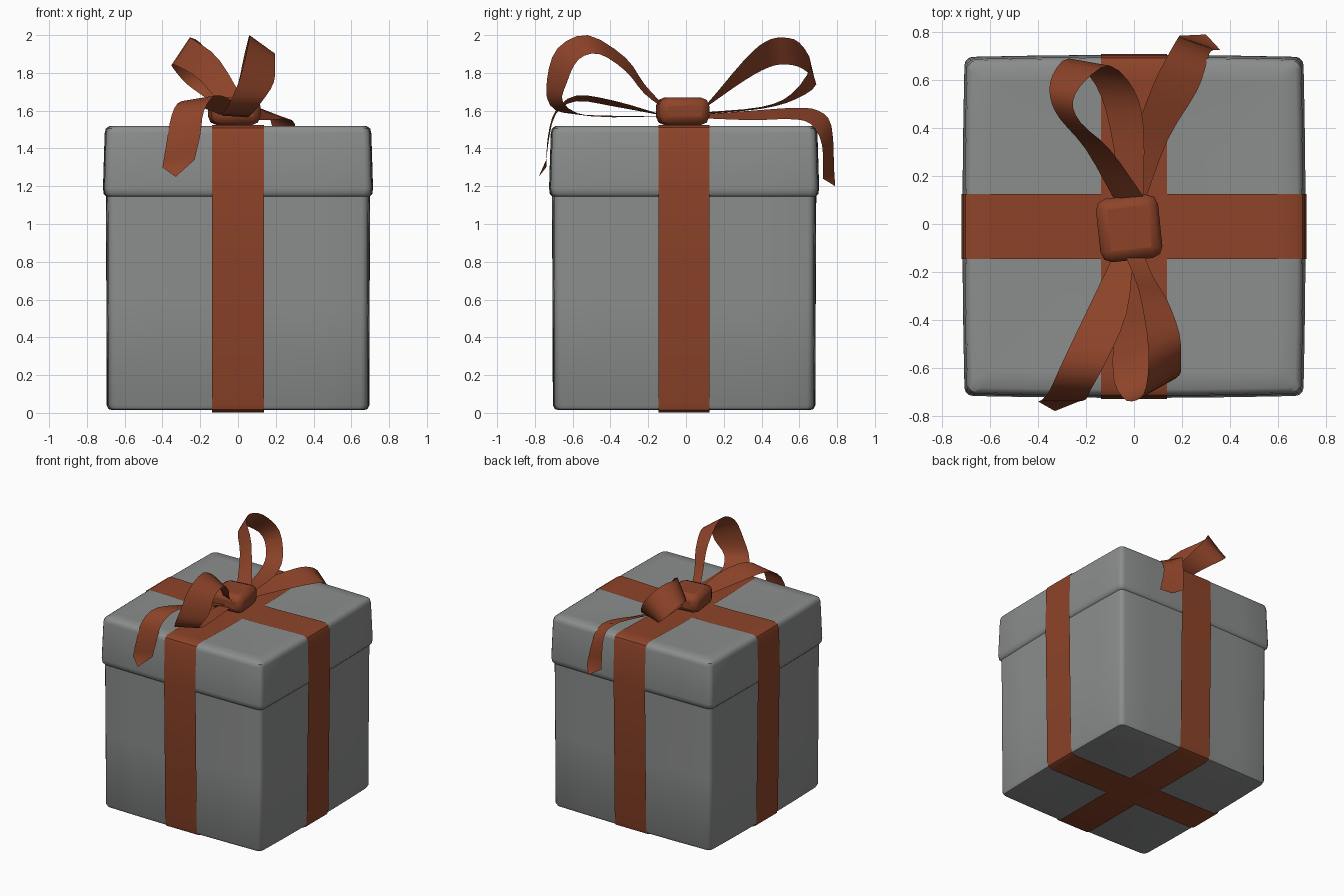
import bpy, bmesh, math
from mathutils import Vector

if "Cube" in bpy.data.objects:
    bpy.data.objects.remove(bpy.data.objects["Cube"])


def material(name, rgb):
    m = bpy.data.materials.new(name)
    m.diffuse_color = (*rgb, 1.0)
    m.use_nodes = True
    m.node_tree.nodes["Principled BSDF"].inputs["Base Color"].default_value = m.diffuse_color
    return m


GREY = material("grey_card", (0.26, 0.27, 0.265))
RUST = material("rust_ribbon", (0.27, 0.057, 0.022))
CY = -0.01  # the box sits slightly forward of the bow tails


def make(name, verts, faces, mat, angle=40, recalc=True):
    me = bpy.data.meshes.new(name)
    me.from_pydata([tuple(v) for v in verts], [], faces)
    if recalc:
        bm = bmesh.new()
        bm.from_mesh(me)
        bmesh.ops.recalc_face_normals(bm, faces=bm.faces)
        bm.to_mesh(me)
        bm.free()
    me.materials.append(mat)
    ob = bpy.data.objects.new(name, me)
    bpy.context.collection.objects.link(ob)
    bpy.ops.object.select_all(action='DESELECT')
    bpy.context.view_layer.objects.active = ob
    ob.select_set(True)
    bpy.ops.object.shade_smooth_by_angle(angle=math.radians(angle))
    return ob


def outline(half, bulge, radius=0.035):
    """Rounded square whose sides bow out a little."""
    pts = []
    s = half - radius
    for k in range(4):
        a0 = k * math.pi / 2
        side = [(half + bulge * (1 - t * t), s * t) for t in (-0.67, -0.33, 0, 0.33, 0.67)]
        corner = [(s + radius * math.cos(a), s + radius * math.sin(a))
                  for a in (0, math.pi / 6, math.pi / 3, math.pi / 2)]
        c, n = math.cos(a0), math.sin(a0)
        pts += [(x * c - y * n, x * n + y * c) for x, y in side + corner]
    return pts


def block(name, profile, bulge):
    """Stack outlines at (height, half width) and cap both ends."""
    rings = [[(x, y + CY, z) for x, y in outline(h, bulge)] for z, h in profile]
    n = len(rings[0])
    verts = [v for r in rings for v in r]
    faces = [(i * n + j, i * n + (j + 1) % n, (i + 1) * n + (j + 1) % n, (i + 1) * n + j)
             for i in range(len(rings) - 1) for j in range(n)]
    faces += [tuple(range(n))[::-1], tuple(range(len(verts) - n, len(verts)))]
    return make(name, verts, faces, GREY)


# box body and overhanging lid
block("box_body", [(0.015, 0.655), (0.02, 0.675), (0.04, 0.685), (0.6, 0.687), (1.2, 0.69)], 0.010)
block("box_lid", [(1.14, 0.67), (1.145, 0.69), (1.16, 0.703), (1.19, 0.707), (1.48, 0.698),
                  (1.505, 0.692), (1.52, 0.672), (1.519, 0.6), (1.509, 0.3)], 0.008)


def wrap(name, width, axis, lift):
    """Closed flat band running round the box."""
    half = [(0, 1.513), (0.3, 1.514), (0.6, 1.523), (0.675, 1.523), (0.702, 1.508), (0.712, 1.48),
            (0.719, 1.19), (0.717, 1.14), (0.702, 0.05), (0.692, 0.018), (0.66, 0.003), (0, 0.003)]
    loop = half + [(-u, z) for u, z in half[-2:0:-1]]
    verts = []
    for u, z in loop:
        z += lift if z > 1 else -lift
        for w in width:
            verts.append((w, u + CY, z) if axis == 'Y' else (u, w, z))
    n = len(loop)
    faces = [(2 * i, 2 * i + 1, (2 * i + 3) % (2 * n), (2 * i + 2) % (2 * n)) for i in range(n)]
    return make(name, verts, faces, RUST)


# crossed ribbon bands
wrap("band_front_to_back", (-0.137, 0.138), 'Y', 0.0)
wrap("band_side_to_side", (-0.145, 0.125), 'X', 0.002)


def smooth_path(points, steps=3):
    """Catmull-Rom curve through the points."""
    p = [Vector(q) for q in points]
    p = [2 * p[0] - p[1]] + p + [2 * p[-1] - p[-2]]
    out = []
    for i in range(1, len(p) - 2):
        a, b, c, d = p[i - 1:i + 3]
        for k in range(steps):
            t = k / steps
            out.append(0.5 * (2 * b + (c - a) * t + (2 * a - 5 * b + 4 * c - d) * t * t
                              + (3 * b - a - 3 * c + d) * t ** 3))
    return out + [p[-2]]


def strip(name, edge_a, edge_b, tip=None):
    """Ribbon sheet between two edge curves, with an optional pointed end."""
    a, b = smooth_path(edge_a), smooth_path(edge_b)
    verts = [v for pair in zip(a, b) for v in pair]
    faces = [(2 * i, 2 * i + 1, 2 * i + 3, 2 * i + 2) for i in range(len(a) - 1)]
    if tip:
        verts.append(Vector(tip))
        n = len(verts)
        faces.append((n - 3, n - 2, n - 1))
    return make(name, verts, faces, RUST, 60)


# bow loops
strip("front_loop",
      [(-0.05, -0.1, 1.61), (0.0, -0.22, 1.74), (0.03, -0.32, 1.88), (0.06, -0.52, 2.0), (0.05, -0.68, 1.93),
       (0.01, -0.735, 1.77), (-0.05, -0.72, 1.63), (-0.09, -0.58, 1.58), (-0.05, -0.1, 1.57)],
      [(0.03, -0.1, 1.6), (0.08, -0.22, 1.69), (0.14, -0.32, 1.81), (0.19, -0.46, 1.9), (0.195, -0.57, 1.87),
       (0.19, -0.63, 1.75), (0.12, -0.65, 1.64), (0.06, -0.5, 1.57), (0.03, -0.1, 1.57)])
strip("back_loop",
      [(-0.07, 0.08, 1.6), (-0.2, 0.31, 1.76), (-0.31, 0.44, 1.83), (-0.35, 0.53, 1.845), (-0.34, 0.62, 1.82),
       (-0.27, 0.69, 1.74), (-0.16, 0.58, 1.66), (-0.1, 0.4, 1.61), (-0.05, 0.08, 1.58)],
      [(0.05, 0.1, 1.62), (-0.1, 0.31, 1.87), (-0.22, 0.42, 1.965), (-0.255, 0.51, 1.987), (-0.2, 0.6, 1.96),
       (-0.1, 0.66, 1.84), (0.0, 0.56, 1.69), (0.04, 0.4, 1.62), (0.04, 0.08, 1.59)])

# bow tails hanging over the lid edge
strip("front_tail",
      [(-0.07, -0.1, 1.57), (-0.2, -0.37, 1.62), (-0.3, -0.58, 1.65), (-0.35, -0.69, 1.58),
       (-0.38, -0.73, 1.42), (-0.4, -0.74, 1.3)],
      [(0.0, -0.1, 1.57), (-0.03, -0.37, 1.65), (-0.12, -0.58, 1.68), (-0.18, -0.69, 1.6),
       (-0.2, -0.73, 1.47), (-0.23, -0.74, 1.34)], (-0.33, -0.78, 1.25))
strip("back_tail",
      [(-0.03, 0.08, 1.58), (0.0, 0.35, 1.6), (0.08, 0.58, 1.615), (0.14, 0.7, 1.6),
       (0.18, 0.77, 1.52), (0.19, 0.785, 1.27)],
      [(0.04, 0.08, 1.56), (0.14, 0.35, 1.55), (0.26, 0.55, 1.555), (0.3, 0.66, 1.53),
       (0.32, 0.72, 1.42), (0.36, 0.725, 1.24)], (0.3, 0.79, 1.2))

# bow knot: softened block turned slightly
corners = [(x * 0.13, y * 0.133, z * 0.073) for x in (-1, 1) for y in (-1, 1) for z in (-1, 1)]
knot = make("bow_knot", corners, [(0, 1, 3, 2), (4, 6, 7, 5), (0, 4, 5, 1), (2, 3, 7, 6),
                                  (0, 2, 6, 4), (1, 5, 7, 3)], RUST, 60)
knot.location = (-0.02, -0.018, 1.597)
knot.rotation_euler = (0, 0, math.radians(6))
bevel = knot.modifiers.new("soft_edges", 'BEVEL')
bevel.width = 0.045
bevel.segments = 2
